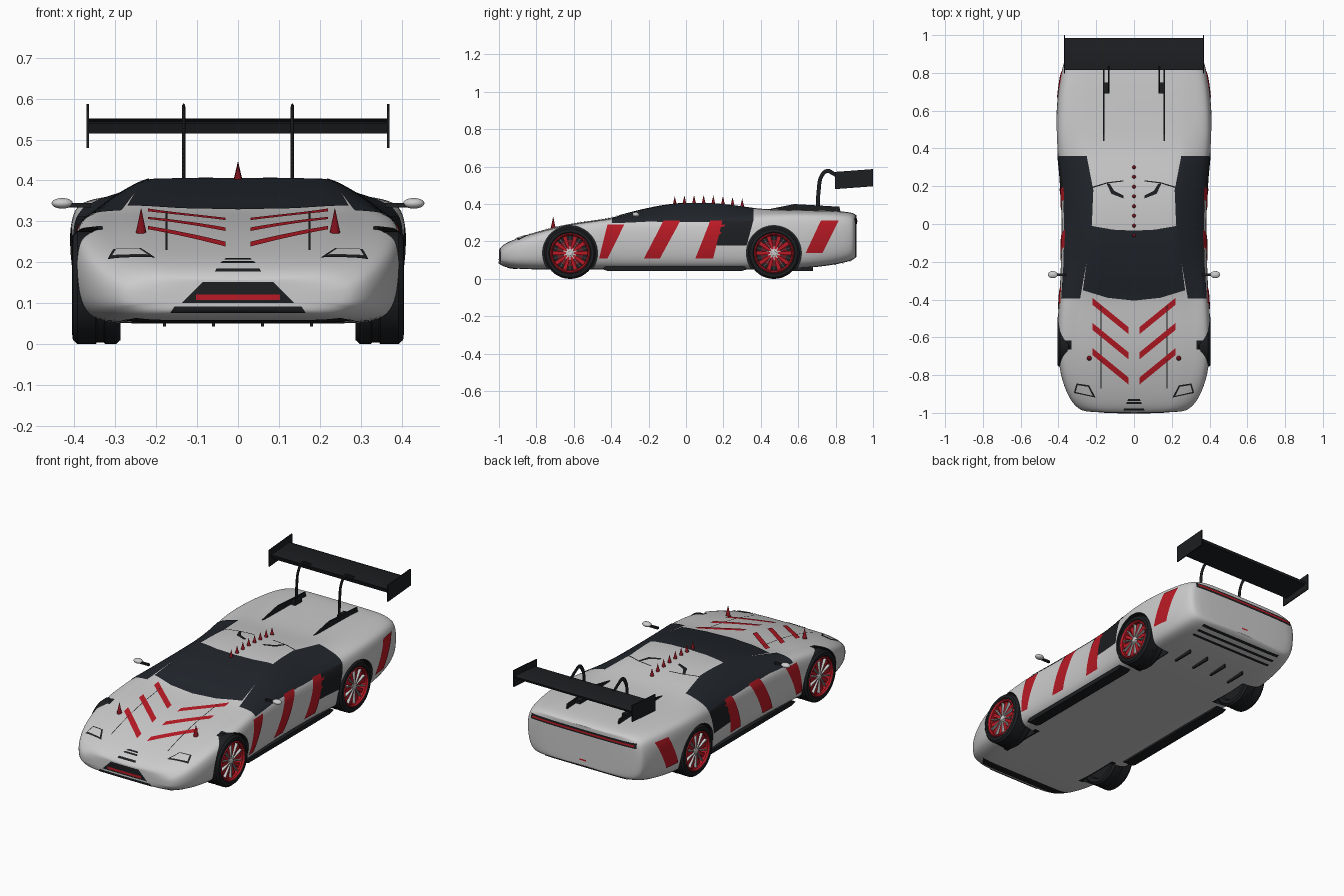
import bpy, bmesh, math
from mathutils import Vector
from mathutils.bvhtree import BVHTree

if "Cube" in bpy.data.objects:
    bpy.data.objects.remove(bpy.data.objects["Cube"])

def material(name, c):
    m = bpy.data.materials.new(name)
    m.diffuse_color = (*c, 1)
    m.use_nodes = True
    m.node_tree.nodes["Principled BSDF"].inputs["Base Color"].default_value = m.diffuse_color
    return m
BLACK = material("black_trim", (.012, .013, .015))
GLASS = material("tinted_glass", (.015, .019, .025))
RED = material("red", (.48, .01, .018))
DKRED = material("dark_red", (.2, .005, .01))

def finish(name, bm, mat=None, recalc=True):
    if recalc:
        bmesh.ops.recalc_face_normals(bm, faces=bm.faces)
    me = bpy.data.meshes.new(name)
    bm.to_mesh(me)
    bm.free()
    ob = bpy.data.objects.new(name, me)
    bpy.context.collection.objects.link(ob)
    if mat:
        me.materials.append(mat)
    return ob

def apply_mods(ob):
    me = bpy.data.meshes.new_from_object(ob.evaluated_get(bpy.context.evaluated_depsgraph_get()))
    ob.modifiers.clear()
    ob.data = me

def prism(name, yz, x0, x1, mat=None):
    bm = bmesh.new()
    a = [bm.verts.new((x0, *p)) for p in yz]
    b = [bm.verts.new((x1, *p)) for p in yz]
    bm.faces.new(a)
    bm.faces.new(b)
    for i in range(len(yz)):
        j = (i + 1) % len(yz)
        bm.faces.new((a[i], a[j], b[j], b[i]))
    return finish(name, bm, mat)

def box(name, x0, x1, y0, y1, z0, z1, mat=None):
    return prism(name, [(y0, z0), (y1, z0), (y1, z1), (y0, z1)], x0, x1, mat)

def lathe(name, prof, s, y, z, mat=None, n=40):
    """Revolve (x, radius) points round a wheel axle."""
    bm = bmesh.new()
    rings = [[bm.verts.new((s * x, y + r * math.cos(k * math.tau / n), z + r * math.sin(k * math.tau / n)))
              for k in range(n)] for x, r in prof]
    for p, q in zip(rings, rings[1:]):
        for k in range(n):
            bm.faces.new((p[k], p[k - 1], q[k - 1], q[k]))
    return finish(name, bm, mat)

# Body: lofted stations (y, half width, floor z, shoulder z, top half width, top z)
ST = [(-1, .24, .085, .13, .17, .155), (-.985, .29, .068, .15, .21, .178), (-.93, .345, .055, .185, .25, .207),
      (-.8, .395, .05, .238, .29, .252), (-.62, .412, .05, .286, .30, .297), (-.42, .40, .05, .312, .30, .320),
      (-.36, .395, .05, .314, .275, .336), (-.25, .39, .05, .315, .25, .366), (-.08, .385, .05, .315, .235, .402),
      (.1, .385, .05, .315, .23, .408), (.25, .393, .05, .32, .235, .396), (.38, .408, .05, .335, .27, .374),
      (.5, .417, .05, .345, .29, .368), (.68, .408, .06, .345, .29, .366), (.82, .385, .08, .338, .29, .362),
      (.895, .36, .10, .328, .28, .353), (.912, .335, .12, .305, .25, .338)]
bm = bmesh.new()
loops = []
for y, w, zb, zs, wr, zt in ST:
    h = zs - zb
    half = [(0, zb), (.45 * w, zb), (.8 * w, zb), (.93 * w, zb + .02), (.985 * w, zb + .33 * h),
            (w, zb + .66 * h), (.985 * w, zb + .87 * h), (.95 * w, zs), ((.95 * w + wr) / 2, (zs + zt) / 2 + .002),
            (wr, zt - .004), (wr - .03, zt), (.45 * wr, zt + .001), (0, zt + .001)]
    R = [bm.verts.new((x, y, z)) for x, z in half]
    L = [R[0]] + [bm.verts.new((-x, y, z)) for x, z in half[1:-1]] + [R[-1]]
    loops.append((R, L))
n = len(half)
for (R, L), (R2, L2) in zip(loops, loops[1:]):
    for i in range(n - 1):
        bm.faces.new((R[i], R[i + 1], R2[i + 1], R2[i]))
        bm.faces.new((L[i], L2[i], L2[i + 1], L[i + 1]))
for R, L in (loops[0], loops[-1]):
    for i in range(n - 1):
        bm.faces.new(list(dict.fromkeys((R[i], R[i + 1], L[i + 1], L[i]))))
body = finish("body", bm)
body.modifiers.new("smooth", 'SUBSURF').levels = 2
apply_mods(body)
skin = bmesh.new()
skin.from_mesh(body.data)
TREE = BVHTree.FromBMesh(skin)
skin.free()

# Wheel arches
AXLES = [("front", -.62), ("rear", .47)]
ZW = .138
for label, y in AXLES:
    for s in (1, -1):
        cut = lathe("arch_cutter", [(.26, .0001), (.26, .147), (.6, .147), (.6, .0001)], s, y, ZW, None, 48)
        bmm = bmesh.new()
        bmm.from_mesh(cut.data)
        bmesh.ops.remove_doubles(bmm, verts=bmm.verts, dist=.001)
        bmm.to_mesh(cut.data)
        bmm.free()
        mod = body.modifiers.new("arch", 'BOOLEAN')
        mod.operation, mod.solver, mod.object = 'DIFFERENCE', 'EXACT', cut
        apply_mods(body)
        bpy.data.objects.remove(cut)
body.data.materials.clear()
body.data.materials.append(None)
body.data.materials.append(BLACK)
for f in body.data.polygons:
    c = f.center
    if .255 < abs(c.x) and any(math.hypot(c.y - y, c.z - ZW) < .1475 for _, y in AXLES):
        f.material_index = 1

# Panels laid on the body skin: ruled between two edges given in the chosen view
VIEWS = {"top": (Vector((0, 0, 1)), lambda p, s: Vector((s * p[0], p[1], 2))),
         "under": (Vector((0, 0, -1)), lambda p, s: Vector((s * p[0], p[1], -2))),
         "front": (Vector((0, -1, 0)), lambda p, s: Vector((s * p[0], -3, p[1]))),
         "back": (Vector((0, 1, 0)), lambda p, s: Vector((s * p[0], 3, p[1])))}

def along(edge, t):
    k = min(int(t * (len(edge) - 1)), len(edge) - 2)
    return Vector(edge[k]).lerp(Vector(edge[k + 1]), t * (len(edge) - 1) - k)

def panel(name, a, b, view, mat, both=True, nu=12, nv=6, off=.003):
    for s in ((1, -1) if both else (1,)):
        if view == "side":
            out, place = Vector((s, 0, 0)), lambda p, s: Vector((3 * s, p[0], p[1]))
        else:
            out, place = VIEWS[view]
        bm = bmesh.new()
        grid = []
        for i in range(nu + 1):
            row = []
            for j in range(nv + 1):
                o = place(along(a, i / nu).lerp(along(b, i / nu), j / nv), s)
                hit = TREE.ray_cast(o, -out)
                if hit[0] is None:
                    hit = TREE.find_nearest(o - out * 2)
                nrm = hit[1] if hit[1].dot(out) > 0 else -hit[1]
                row.append(bm.verts.new(hit[0] + nrm * off))
            grid.append(row)
        for i in range(nu):
            for j in range(nv):
                f = bm.faces.new((grid[i][j], grid[i + 1][j], grid[i + 1][j + 1], grid[i][j + 1]))
                f.normal_update()
                if f.normal.dot(out) < 0:
                    f.normal_flip()
        finish(name, bm, mat, False)

# Glass
panel("windshield", [(-.27, -.35), (-.14, -.39), (0, -.405), (.14, -.39), (.27, -.35)],
      [(-.225, -.01), (-.11, -.03), (0, -.035), (.11, -.03), (.225, -.01)], "top", GLASS, False, 24, 16)
panel("side_window", [(.383, -.395), (.37, -.2), (.368, 0), (.372, .18), (.392, .36)],
      [(.285, -.395), (.25, -.2), (.222, 0), (.215, .18), (.25, .36)], "top", GLASS, True, 28, 10)
panel("roof_vent", [(.145, .215), (.12, .16), (.055, .135)], [(.13, .215), (.105, .175), (.055, .15)], "top", BLACK, True, 8, 2)
panel("roof_seam", [(.055, .225), (.14, .215), (.22, .19)], [(.055, .231), (.14, .221), (.22, .197)], "top", BLACK, True, 8, 1)

# Hood stripes, seams, headlights
for k in range(3):
    d = -.133 * k
    panel("hood_stripe", [(.22, -.39 + d), (.03, -.545 + d)], [(.22, -.427 + d), (.03, -.582 + d)], "top", RED)
panel("hood_seam", [(.173, -.43), (.173, -.87)], [(.177, -.43), (.177, -.87)], "top", BLACK, True, 20, 1)
panel("headlight_frame", [(.238, -.853), (.304, -.843)], [(.203, -.918), (.318, -.893)], "top", BLACK)
panel("headlight", [(.242, -.86), (.298, -.851)], [(.218, -.908), (.308, -.887)], "top", None, off=.006)
for k, (w, y) in enumerate([(.03, -.925), (.038, -.942), (.052, -.975)]):
    panel("nose_vent", [(-w, y), (w, y)], [(-w - .005, y - .01), (w + .005, y - .01)], "top", BLACK, False, 8, 2)

# Front grille and lower slot
panel("grille", [(-.085, .152), (.085, .152)], [(-.138, .10), (.138, .10)], "front", BLACK, False)
panel("grille_bar", [(-.103, .121), (.103, .121)], [(-.103, .108), (.103, .108)], "front", RED, False, off=.006)
panel("lower_slot", [(-.155, .092), (.155, .092)], [(-.165, .078), (.165, .078)], "front", BLACK, False)

# Side stripes and intake (y, z)
for t0, t1, b0, b1, zt, zb in [(-.42, -.33, -.465, -.42, .29, .11), (-.12, -.03, -.225, -.14, .31, .11),
                               (.13, .195, .05, .145, .31, .11), (.72, .815, .64, .73, .31, .14)]:
    panel("side_stripe", [(t0, zt), (b0, zb)], [(t1, zt), (b1, zb)], "side", RED, off=.004)
panel("side_intake", [(.195, .31), (.14, .18)], [(.36, .31), (.325, .18)], "side", BLACK)
for k in range(3):
    y, z = .175 - .02 * k, .285 - .04 * k
    panel("intake_mark", [(y, z), (y + .035, z + .006)], [(y - .004, z - .012), (y + .03, z - .006)], "side", RED, off=.006)

# Tail light and rear diffuser
panel("tail_light_frame", [(-.325, .322), (.325, .322)], [(-.325, .294), (.325, .294)], "back", BLACK, False, 24, 4)
panel("tail_light", [(-.315, .313), (.315, .313)], [(-.315, .303), (.315, .303)], "back", RED, False, 24, 2, .006)
panel("rear_reflector", [(-.02, .155), (.02, .155)], [(-.02, .147), (.02, .147)], "back", RED, False, 3, 1)
for y in (.79, .83, .87):
    panel("diffuser_slot", [(-.26, y), (.26, y)], [(-.26, y + .016), (.26, y + .016)], "under", BLACK, False, 16, 2)
for x in (-.18, -.06, .06, .18):
    box("diffuser_fin", x - .004, x + .004, .56, .68, .043, .07, BLACK)

# Skirts and front splitter
panel("front_splitter", [(-.25, -.955), (.25, -.955)], [(-.29, -.90), (.29, -.90)], "under", BLACK, False)
for s in (1, -1):
    prism("side_skirt", [(-.45, .052), (-.42, .043), (.30, .043), (.33, .052), (.31, .066), (-.43, .066)], s * .30, s * .362, BLACK)

# Spikes
def spike(name, x, y, h, r):
    z = TREE.ray_cast(Vector((x, y, 2)), Vector((0, 0, -1)))[0].z - .006
    bpy.ops.mesh.primitive_cone_add(vertices=16, radius1=r, depth=h, location=(x, y, z + h / 2))
    bpy.context.object.name = name
    bpy.context.object.data.materials.append(DKRED)
for k in range(8):
    spike("roof_spike", 0, -.06 + .0515 * k, .048, .011)
for s in (1, -1):
    spike("hood_spike", s * .237, -.71, .066, .014)

# Mirrors
for s in (1, -1):
    box("mirror_stalk", s * .36, s * .42, -.275, -.263, .334, .345, BLACK)
    bpy.ops.mesh.primitive_uv_sphere_add(segments=20, ring_count=12, radius=1, location=(s * .43, -.268, .344))
    bpy.context.object.name = "mirror"
    bpy.context.object.scale = (.026, .019, .013)

# Rear wing, struts and fins
prism("wing", [(.825, .515), (.815, .54), (.97, .551), (.985, .545), (.98, .532)], -.365, .365, BLACK)
for s in (1, -1):
    prism("wing_end_plate", [(.797, .48), (.797, .572), (1, .587), (1, .495)], s * .364, s * .37, BLACK)
    prism("deck_fin", [(.38, .36), (.58, .40), (.82, .386), (.83, .34), (.5, .34)], s * .156, s * .164, BLACK)
    box("strut_foot", s * .13, s * .164, .69, .75, .35, .385, BLACK)
    cu = bpy.data.curves.new("wing_strut", 'CURVE')
    cu.dimensions, cu.bevel_depth, cu.bevel_resolution, cu.use_fill_caps = '3D', .011, 3, True
    sp = cu.splines.new('BEZIER')
    pts = [(.705, .36), (.71, .48), (.725, .55), (.755, .577), (.785, .565), (.83, .535)]
    sp.bezier_points.add(len(pts) - 1)
    for bp, p in zip(sp.bezier_points, pts):
        bp.co = (0, *p)
        bp.handle_left_type = bp.handle_right_type = 'AUTO'
    cu.materials.append(BLACK)
    strut = bpy.data.objects.new("wing_strut", cu)
    strut.location.x, strut.scale.x = s * .133, .4
    bpy.context.collection.objects.link(strut)

# Wheels
for label, y in AXLES:
    for s in (1, -1):
        lathe(label + "_tire", [(.30, .10), (.288, .108), (.287, .128), (.298, .138), (.325, .138), (.328, .134), (.345, .134),
              (.348, .138), (.393, .138), (.404, .128), (.406, .112), (.40, .103), (.36, .1), (.30, .1)], s, y, ZW, BLACK, 48)
        lathe(label + "_rim", [(.402, .107), (.406, .101), (.398, .094), (.345, .092)], s, y, ZW, RED)
        lathe(label + "_wheel_back", [(.30, .0005), (.30, .1), (.352, .1), (.352, .0005)], s, y, ZW, BLACK)
        lathe(label + "_brake_disc", [(.352, .07), (.358, .07), (.358, .0005)], s, y, ZW, DKRED)
        lathe(label + "_hub", [(.355, .022), (.39, .022), (.397, .012), (.397, .0005)], s, y, ZW, None, 20)
        for k in range(20):
            t = k * math.tau / 20
            red = k % 2 == 0
            w0, w1 = (.006, .012) if red else (.0025, .0025)
            c, d = math.cos(t), math.sin(t)
            prof = [(y + r * c - q * d, ZW + r * d + q * c) for r, q in ((.015, -w0), (.097, -w1), (.097, w1), (.015, w0))]
            prism(label + "_spoke", prof, s * (.37 if red else .38), s * (.388 if red else .396), RED if red else None)

# Smooth shading with sharp edges kept
bpy.ops.object.select_all(action='DESELECT')
for ob in bpy.context.scene.objects:
    if ob.type == 'MESH':
        ob.select_set(True)
bpy.context.view_layer.objects.active = body
bpy.ops.object.shade_smooth_by_angle(angle=math.radians(35))
